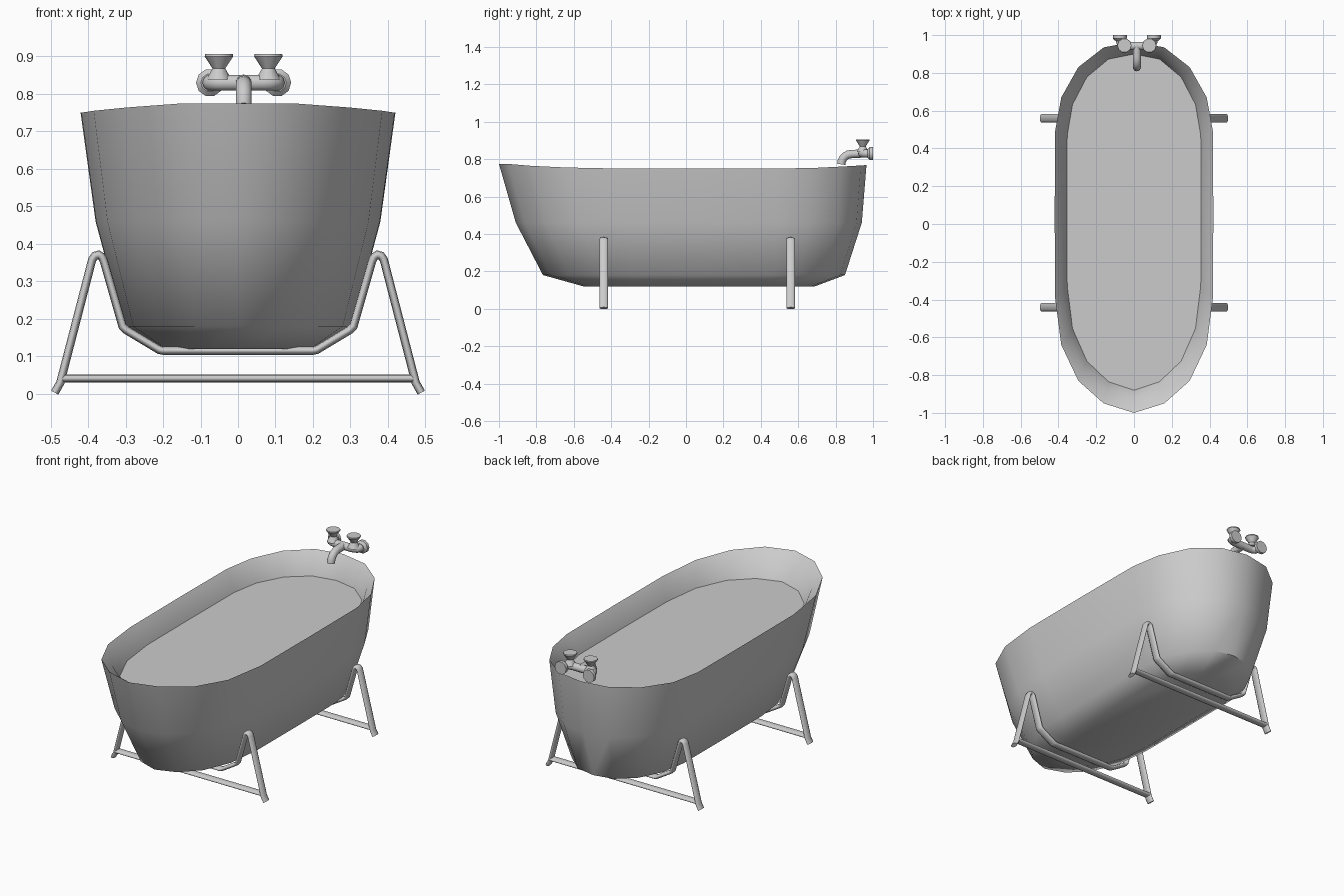
import bpy, bmesh, math
from mathutils import Vector

if "Cube" in bpy.data.objects:
    bpy.data.objects.remove(bpy.data.objects["Cube"])


def finish(name, bm, angle=40):
    bmesh.ops.recalc_face_normals(bm, faces=bm.faces)
    me = bpy.data.meshes.new(name)
    bm.to_mesh(me)
    bm.free()
    ob = bpy.data.objects.new(name, me)
    bpy.context.collection.objects.link(ob)
    bpy.ops.object.select_all(action='DESELECT')
    ob.select_set(True)
    bpy.context.view_layer.objects.active = ob
    bpy.ops.object.shade_smooth_by_angle(angle=math.radians(angle))
    return ob


def loft(name, rings, cap_start=True, cap_end=True, angle=40):
    bm = bmesh.new()
    vr = [[bm.verts.new(p) for p in r] for r in rings]
    for a, b in zip(vr, vr[1:]):
        n = len(a)
        for i in range(n):
            bm.faces.new((a[i], a[(i + 1) % n], b[(i + 1) % n], b[i]))
    if cap_start:
        bm.faces.new(vr[0])
    if cap_end:
        bm.faces.new(vr[-1])
    return finish(name, bm, angle)


def tube(name, path, plane_normal, rad, rad_n, sides=10):
    """Sweep an ellipse along a planar path with mitred corners."""
    pts = [Vector(p) for p in path]
    bn = Vector(plane_normal)
    rings = []
    for i, p in enumerate(pts):
        d0 = (p - pts[max(i - 1, 0)]).normalized()
        d1 = (pts[min(i + 1, len(pts) - 1)] - p).normalized()
        t = (d0 + d1).normalized()
        side = t.cross(bn)
        r = rad / max(t.dot(d1 if d1.length else d0), 0.75)
        ring = []
        for k in range(sides):
            a = 2 * math.pi * k / sides
            ring.append(p + side * r * math.cos(a) + bn * rad_n * math.sin(a))
        rings.append(ring)
    return loft(name, rings, angle=60)


def lathe(name, profile, origin, along_y=False, sides=10):
    rings = []
    for r, h in profile:
        ring = []
        for k in range(sides):
            a = 2 * math.pi * k / sides
            u, v = r * math.cos(a), r * math.sin(a)
            ring.append(Vector(origin) + Vector((u, h, v) if along_y else (u, v, h)))
        rings.append(ring)
    return loft(name, rings)


# Tub: half outline of the rim, mirrored in x
half = [(0, -1, .775), (.16, -.95, .774), (.295, -.83, .764), (.385, -.64, .755),
        (.418, -.39, .75), (.42, .05, .75), (.418, .49, .75), (.385, .67, .752),
        (.295, .83, .76), (.16, .935, .766), (0, .965, .768)]
outline = half + [(-x, y, z) for x, y, z in reversed(half[1:-1])]


def tub_ring(width, front, back, height=None, drop=0):
    out = []
    for x, y, z in outline:
        t = (y + 1) / 1.965
        out.append(Vector((x * width / .42, front + t * (back - front),
                           z - drop if height is None else height)))
    return out


loft("tub", [tub_ring(.21, -.55, .69, .12),
             tub_ring(.305, -.765, .85, .18),
             tub_ring(.38, -.91, .94, .46),
             tub_ring(.42, -1, .965),
             tub_ring(.38, -.93, .925, drop=.05),
             tub_ring(.355, -.88, .90, .64)], cap_end=False, angle=50)

# Water surface
loft("water", [tub_ring(.356, -.882, .902, .635), tub_ring(.356, -.882, .902, .64)])

# Leg frames with floor bars
leg = [(.489, .003), (.474, .03), (.389, .358), (.382, .368), (.372, .371),
       (.364, .366), (.358, .355), (.308, .18), (.298, .17), (.21, .117), (.2, .115)]
for label, y in (("front", -.44), ("back", .56)):
    path = [(x, y, z) for x, z in leg] + [(-x, y, z) for x, z in reversed(leg)]
    tube(label + "_leg_frame", path, (0, 1, 0), .011, .024)
    tube(label + "_floor_bar", [(-.47, y, .041), (.47, y, .041)], (0, 1, 0), .011, .024)

# Tap: mixer pipe, spout, wall flanges and knobs
cx, zc = .015, .83
bend = [(.088, .995), (.088, .968), (.082, .952), (.066, .944), (.05, .942)]
pipe = [(cx + x, y, zc) for x, y in bend] + [(cx - x, y, zc) for x, y in reversed(bend)]
tube("tap_pipe", pipe, (0, 0, 1), .022, .022)
spout = [(cx, .95, zc)]
for k in range(6):
    a = math.radians(90 + 18 * k)
    spout.append((cx, .885 + .055 * math.cos(a), .772 + .055 * math.sin(a)))
tube("tap_spout", spout, (1, 0, 0), .022, .022)
for side, s in (("left", -1), ("right", 1)):
    lathe(side + "_flange", [(.024, -.03), (.037, -.018), (.037, 0)],
          (cx + s * .09, 1, zc), along_y=True)
    lathe(side + "_knob", [(.034, .838), (.017, .868), (.038, .9), (.037, .906)],
          (cx + s * .066, .945, 0))
